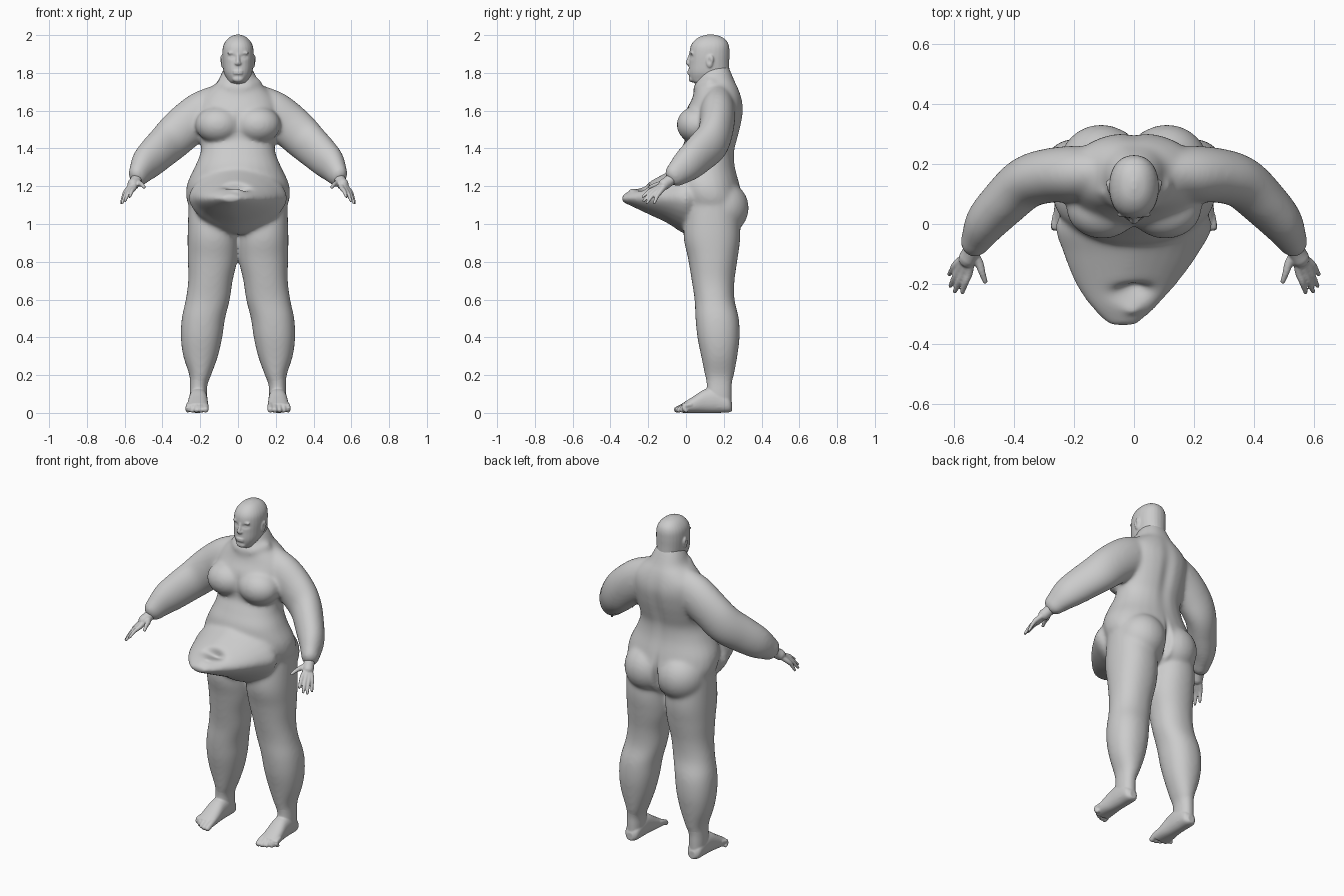
import bpy, bmesh, math
from mathutils import Vector

skin = bpy.data.materials.new("grey_skin")
skin.diffuse_color = (0.6, 0.6, 0.6, 1)


def spline(rows, n=5):
    """Catmull-Rom interpolation between rows of numbers."""
    out = []
    for i in range(len(rows) - 1):
        a, b = rows[max(i - 1, 0)], rows[i]
        c, d = rows[i + 1], rows[min(i + 2, len(rows) - 1)]
        for k in range(n):
            t = k / n
            out.append([0.5 * (2*q + (r - p)*t + (2*p - 5*q + 4*r - s)*t*t + (3*q - p - 3*r + s)*t**3)
                        for p, q, r, s in zip(a, b, c, d)])
    return out + [list(rows[-1])]


def loft(bm, rings, power=2.0, n=28):
    """Skin closed rings given as (centre, u, v)."""
    def sp(t):
        return math.copysign(abs(t) ** (2 / power), t)
    prev, first = None, None
    for c, u, v in rings:
        ring = [bm.verts.new(c + u * sp(math.cos(2*math.pi*i/n)) + v * sp(math.sin(2*math.pi*i/n)))
                for i in range(n)]
        if prev:
            for i in range(n):
                bm.faces.new((prev[i], prev[(i+1) % n], ring[(i+1) % n], ring[i]))
        else:
            first = ring
        prev = ring
    bm.faces.new(first[::-1])
    bm.faces.new(prev)


def stack(bm, rows, side=1, power=2.2):
    """Horizontal slices: z, centre x, half width, front y, back y."""
    loft(bm, [(Vector((side*x, (f+b)/2, z)), Vector((w, 0, 0)), Vector((0, (b-f)/2, 0)))
              for z, x, w, f, b in spline(rows)], power)


def slices(bm, rows, side=1, power=2.2):
    """Upright slices: y, centre x, half width, low z, high z."""
    loft(bm, [(Vector((side*x, y, (a+b)/2)), Vector((w, 0, 0)), Vector((0, 0, (b-a)/2)))
              for y, x, w, a, b in spline(rows)], power)


def tube(bm, rows, side=1, flat=1.0):
    """Limb along x, y, z, radius with a rounded tip; flat narrows it sideways."""
    pts = spline(rows)
    P = [Vector((side*p[0], p[1], p[2])) for p in pts]
    rings = []
    for i, p in enumerate(P):
        t = (P[min(i+1, len(P)-1)] - P[max(i-1, 0)]).normalized()
        u = t.cross(Vector((0.0, 0.02, 1.0))).normalized()
        rings.append((p, u * pts[i][3] * flat, t.cross(u) * pts[i][3]))
    c, u, v = rings[-1]
    for k in (0.5, 0.85):
        s = math.sqrt(1 - k*k)
        rings.append((c + t * pts[-1][3] * k, u * s, v * s))
    loft(bm, rings)


def blob(bm, c, r):
    res = bmesh.ops.create_uvsphere(bm, u_segments=24, v_segments=16, radius=1)
    for v in res["verts"]:
        v.co = Vector(c) + Vector(v.co[i] * r[i] for i in range(3))


def fuse(name, bm, voxel, smooth, bumps=()):
    """Merge overlapping parts into one skin, then push soft dents and bumps."""
    bmesh.ops.recalc_face_normals(bm, faces=bm.faces)
    me = bpy.data.meshes.new(name)
    bm.to_mesh(me)
    bm.free()
    ob = bpy.data.objects.new(name, me)
    bpy.context.collection.objects.link(ob)
    m = ob.modifiers.new("merge", 'REMESH')
    m.mode, m.voxel_size = 'VOXEL', voxel
    m = ob.modifiers.new("soften", 'SMOOTH')
    m.factor, m.iterations = 0.5, smooth
    done = bpy.data.meshes.new_from_object(ob.evaluated_get(bpy.context.evaluated_depsgraph_get()))
    ob.modifiers.clear()
    ob.data = done
    for v in done.vertices:
        for c, r, d in bumps:
            e = sum(((v.co[i] - c[i]) / r[i]) ** 2 for i in range(3))
            if e < 6:
                v.co += Vector(d) * math.exp(-e)
    done.materials.clear()
    done.materials.append(skin)
    for p in done.polygons:
        p.use_smooth = True
        p.material_index = 0


# Body: torso, hanging belly, chest, buttocks, legs and arms
bm = bmesh.new()
stack(bm, [(.95, 0, .05, .0, .2), (1.0, 0, .17, -.012, .28), (1.1, 0, .262, -.035, .305),
           (1.2, 0, .273, -.065, .287), (1.3, 0, .23, -.07, .262), (1.38, 0, .198, -.035, .258),
           (1.45, 0, .198, -.005, .275), (1.52, 0, .212, -.015, .293), (1.6, 0, .218, .0, .305),
           (1.66, 0, .205, .03, .298), (1.71, 0, .16, .045, .282), (1.75, 0, .112, .055, .262),
           (1.8, 0, .087, .07, .24), (1.84, 0, .065, .08, .222)])
slices(bm, [(.08, 0, .2, .96, 1.3), (0, 0, .262, .945, 1.33), (-.1, -.01, .226, 1.005, 1.275),
            (-.2, -.026, .17, 1.052, 1.222), (-.28, -.035, .108, 1.09, 1.185),
            (-.34, -.037, .045, 1.118, 1.152)], power=1.65)
tube(bm, [(-.085, .13, 1.735, .044), (-.05, .085, 1.722, .039), (0, .074, 1.713, .036),
          (.05, .085, 1.722, .039), (.085, .13, 1.735, .044)])
for s in (1, -1):
    blob(bm, (s*.105, .055, 1.525), (.122, .105, .098))
    blob(bm, (s*.11, .188, 1.085), (.143, .145, .145))
    stack(bm, [(1.15, .14, .12, .01, .27), (.95, .133, .134, -.014, .288), (.82, .134, .132, .01, .274),
               (.7, .146, .118, .03, .257), (.6, .16, .117, .045, .257), (.5, .183, .115, .05, .28),
               (.4, .193, .11, .06, .284), (.3, .198, .092, .08, .272), (.2, .2, .058, .1, .254),
               (.15, .208, .047, .11, .242), (.08, .21, .045, .11, .24)], s)
    tube(bm, [(.08, .175, 1.65, .098), (.18, .168, 1.588, .12), (.28, .162, 1.515, .117),
              (.36, .138, 1.44, .112), (.43, .075, 1.375, .104), (.49, .01, 1.315, .092),
              (.522, -.045, 1.268, .07)], s, .78)
fuse("body", bm, .009, 22, [
    ((0, -.235, 1.205), (.06, .03, .028), (0, .03, -.034)),     # navel
    ((0, -.285, 1.185), (.03, .02, .02), (0, -.01, .008)),
    ((0, .3, 1.05), (.014, .09, .1), (0, -.04, 0)),             # cleft
    ((0, .29, 1.48), (.035, .06, .2), (0, -.012, 0)),           # spine
    ((0, -.02, 1.53), (.015, .06, .06), (0, .006, 0))])         # breastbone

# Head with nose, brow, lips and ears
bm = bmesh.new()
stack(bm, [(1.7, 0, .07, .09, .235), (1.742, 0, .062, .05, .232), (1.76, 0, .06, .024, .23),
           (1.8, 0, .075, .014, .23), (1.85, 0, .081, .016, .229), (1.9, 0, .083, .018, .23),
           (1.94, 0, .079, .024, .228), (1.97, 0, .064, .043, .215), (1.992, 0, .04, .075, .185),
           (2.003, 0, .008, .115, .145)])
blob(bm, (0, .018, 1.85), (.019, .018, .012))
tube(bm, [(0, .025, 1.9, .009), (0, .014, 1.87, .01), (0, .009, 1.855, .011)])
for z in (1.808, 1.797):
    blob(bm, (0, .019, z), (.027, .012, .007))
blob(bm, (0, .03, 1.768), (.03, .016, .018))
for s in (1, -1):
    blob(bm, (s*.032, .03, 1.905), (.026, .008, .009))
    blob(bm, (s*.083, .125, 1.862), (.009, .019, .034))
    blob(bm, (s*.086, .132, 1.872), (.009, .015, .024))
fuse("head", bm, .0045, 6,
     [((s*.032, .022, 1.885), (.02, .03, .011), (0, .008, 0)) for s in (1, -1)]
     + [((s*.032, .026, 1.884), (.01, .03, .006), (0, -.004, 0)) for s in (1, -1)]
     + [((s*.092, .123, 1.865), (.01, .009, .016), (-s*.006, 0, 0)) for s in (1, -1)])

for s, label in ((1, "left"), (-1, "right")):
    # Hands: palm, four fingers and a thumb
    bm = bmesh.new()
    tube(bm, [(.525, -.04, 1.265, .036), (.54, -.085, 1.232, .03), (.555, -.115, 1.21, .031)], s)
    knuckles = [(.55, -.158, 1.19), (.568, -.156, 1.182), (.583, -.148, 1.175), (.593, -.135, 1.172)]
    tips = [(.573, -.228, 1.145), (.598, -.225, 1.122), (.613, -.207, 1.112), (.617, -.168, 1.112)]
    for k, t in zip(knuckles, tips):
        m = [(a + b) / 2 for a, b in zip(k, t)]
        tube(bm, [(.548, -.1, 1.218, .018), (*k, .0135), (*m[:2], m[2] + .007, .0108), (*t, .0075)], s)
    tube(bm, [(.54, -.095, 1.222, .018), (.518, -.13, 1.213, .015), (.508, -.16, 1.208, .0115),
              (.497, -.192, 1.195, .0085)], s)
    fuse(label + "_hand", bm, .0045, 3)

    # Feet: ankle, heel, instep and five toes
    bm = bmesh.new()
    stack(bm, [(.03, .21, .044, .11, .24), (.1, .21, .045, .108, .241), (.15, .208, .046, .11, .242),
               (.2, .2, .054, .104, .25)], s)
    slices(bm, [(.244, .21, .02, .01, .055), (.222, .21, .042, .002, .09), (.16, .21, .048, .0, .13),
                (.1, .211, .05, .0, .125), (.04, .213, .055, .0, .088), (-.02, .215, .056, .0, .05)],
           s, 2.3)
    for i in range(5):
        x, y, r = .172 + .0235 * i, -.049 + .0075 * i * i / 2.4, .017 - .0012 * i
        tube(bm, [(x * .9 + .021, .03, .045, r), (x, -.012, .034, r), (x, y, r, r * .95)], s)
    fuse(label + "_foot", bm, .0045, 5)
